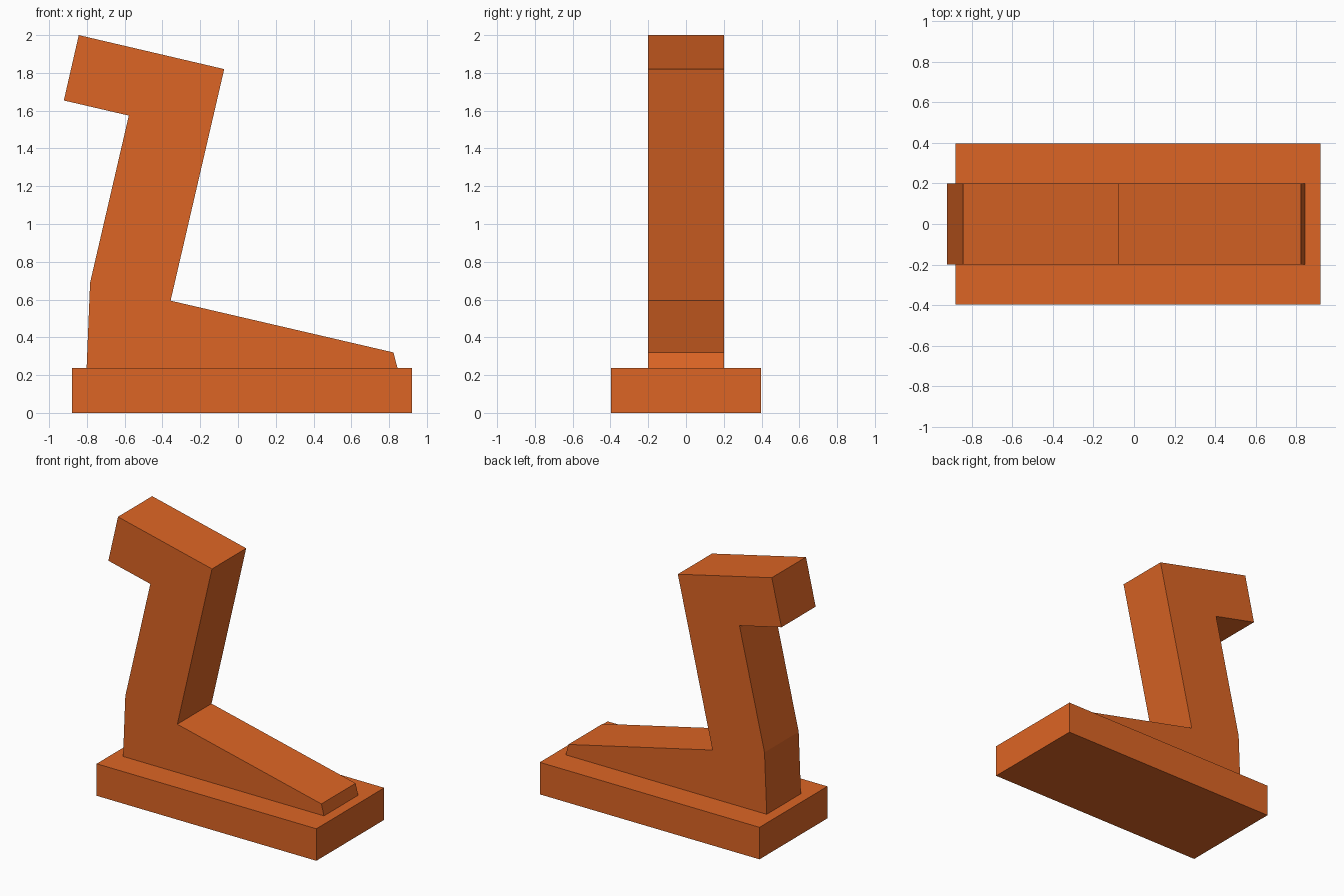
import bpy, bmesh

if "Cube" in bpy.data.objects:
    bpy.data.objects.remove(bpy.data.objects["Cube"])

# Single orange paint
orange = bpy.data.materials.new("orange")
orange.diffuse_color = (0.72, 0.13, 0.018, 1.0)
orange.use_nodes = True
orange.node_tree.nodes["Principled BSDF"].inputs["Base Color"].default_value = orange.diffuse_color


def extrude_profile(name, points, half_width):
    """Extrude an XZ outline symmetrically along Y."""
    bm = bmesh.new()
    face = bm.faces.new([bm.verts.new((x, -half_width, z)) for x, z in points])
    result = bmesh.ops.extrude_face_region(bm, geom=[face])
    verts = [v for v in result["geom"] if isinstance(v, bmesh.types.BMVert)]
    bmesh.ops.translate(bm, verts=verts, vec=(0, 2 * half_width, 0))
    bmesh.ops.recalc_face_normals(bm, faces=bm.faces)
    mesh = bpy.data.meshes.new(name)
    bm.to_mesh(mesh)
    bm.free()
    mesh.materials.append(orange)
    obj = bpy.data.objects.new(name, mesh)
    bpy.context.collection.objects.link(obj)
    return obj


# Flat rectangular base
extrude_profile("base_plate", [(-0.88, 0), (0.92, 0), (0.92, 0.237), (-0.88, 0.237)], 0.397)

# Leaning lever with hooked handle and sloping toe, seated slightly into the base
extrude_profile("lever_body", [
    (-0.803, 0.20), (0.854, 0.20), (0.823, 0.32), (-0.357, 0.594),
    (-0.073, 1.82), (-0.843, 2.0), (-0.922, 1.654), (-0.578, 1.574),
    (-0.783, 0.69),
], 0.2)
